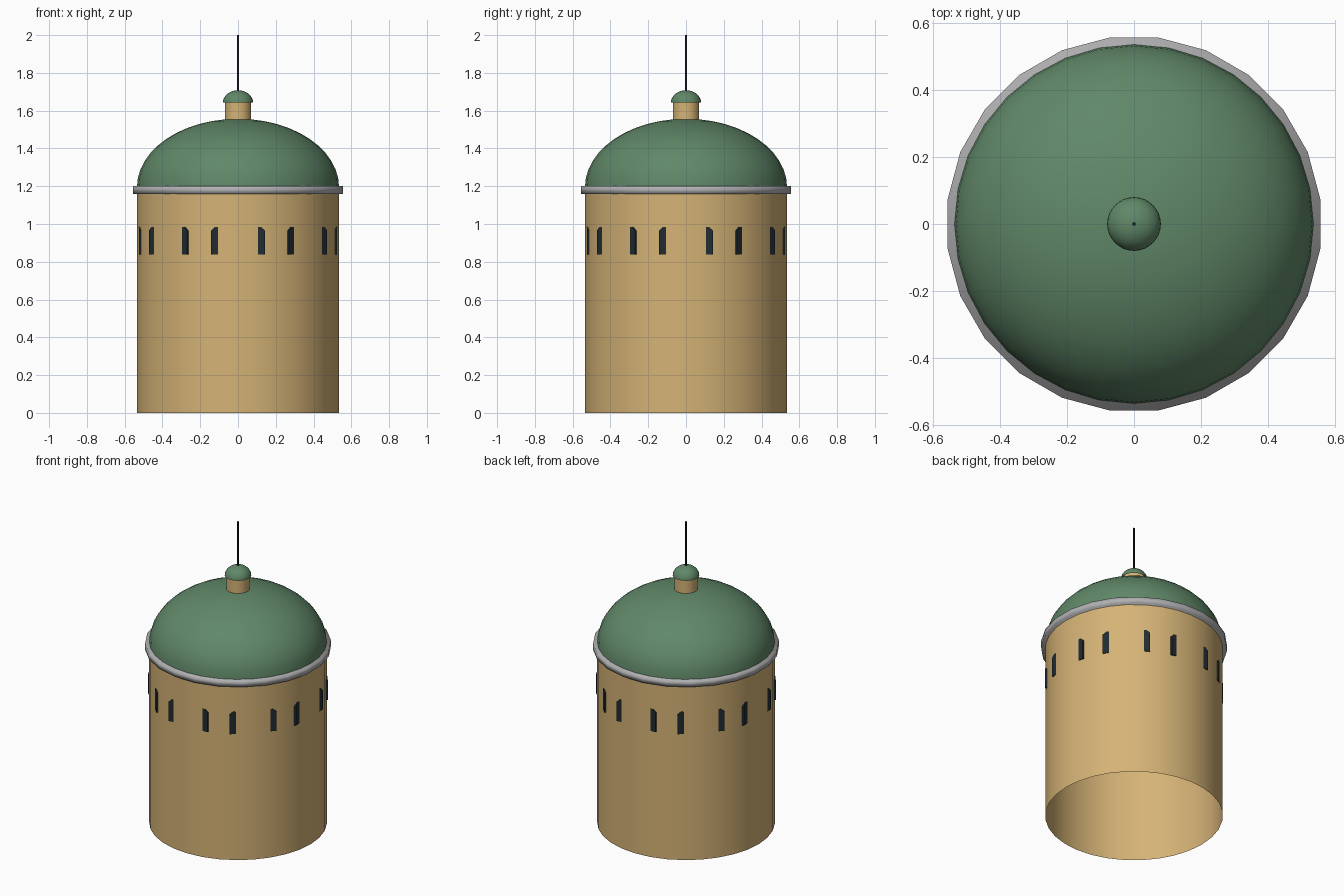
import bpy, bmesh
from math import sin, cos, pi, radians

if "Cube" in bpy.data.objects:
    bpy.data.objects.remove(bpy.data.objects["Cube"])


def material(name, r, g, b):
    def lin(c):
        c /= 255
        return c / 12.92 if c <= 0.04045 else ((c + 0.055) / 1.055) ** 2.4
    m = bpy.data.materials.new(name)
    m.diffuse_color = (lin(r), lin(g), lin(b), 1)
    m.use_nodes = True
    m.node_tree.nodes["Principled BSDF"].inputs["Base Color"].default_value = m.diffuse_color
    return m


STONE = material("sandstone", 213, 179, 118)
GREEN = material("copper_green", 96, 136, 104)
GREY = material("light_grey", 177, 177, 179)
GLASS = material("dark_glass", 32, 44, 50)
IRON = material("dark_iron", 22, 26, 32)


def finish(name, bm, mat, smooth=True):
    bmesh.ops.recalc_face_normals(bm, faces=bm.faces)
    me = bpy.data.meshes.new(name)
    bm.to_mesh(me)
    bm.free()
    me.materials.append(mat)
    for p in me.polygons:
        p.use_smooth = smooth
    ob = bpy.data.objects.new(name, me)
    bpy.context.collection.objects.link(ob)
    return ob


def lathe(name, profile, sides, mat, turn=0.0, caps=False, smooth=True):
    """Spin (radius, z) points around z; a zero radius makes a pole."""
    bm = bmesh.new()
    rings = []
    for r, z in profile:
        n = 1 if r < 1e-6 else sides
        rings.append([bm.verts.new((r * cos(turn + 2 * pi * i / sides),
                                    r * sin(turn + 2 * pi * i / sides), z))
                      for i in range(n)])
    for a, b in zip(rings, rings[1:]):
        for i in range(sides):
            j = (i + 1) % sides
            if len(b) == 1:
                bm.faces.new((a[i], a[j], b[0]))
            else:
                bm.faces.new((a[i], a[j], b[j], b[i]))
    if caps:
        for ring in (rings[0], rings[-1]):
            if len(ring) > 1:
                bm.faces.new(ring)
    return finish(name, bm, mat, smooth)


def dome(radius, z0, height, steps):
    pts = [(radius * cos(pi / 2 * i / steps), z0 + height * sin(pi / 2 * i / steps))
           for i in range(steps)]
    return pts + [(0, z0 + height)]


# Drum, open underneath
lathe("drum", [(0.535, 0), (0.535, 1.18)], 32, STONE)

# Cornice ring, with a flat side facing each axis
lathe("cornice", [(0.56, 1.16), (0.56, 1.2)], 24, GREY, turn=radians(7.5), caps=True)

# Main dome
lathe("dome", dome(0.535, 1.195, 0.362, 12), 32, GREEN)

# Lantern with its small dome and spire
lathe("lantern", [(0.07, 1.54), (0.07, 1.65)], 32, STONE)
lathe("lantern_dome", dome(0.08, 1.643, 0.065, 8), 32, GREEN)
lathe("spire", [(0.006, 1.69), (0.006, 2.0)], 4, IRON, turn=pi / 4, caps=True, smooth=False)

# Wide window plates: the drum bulges through the middle, leaving two strips each
outline = [(-0.143, 0.838), (0.143, 0.838), (0.143, 0.965), (0.122, 0.985),
           (-0.122, 0.985), (-0.143, 0.965)]
for k in range(8):
    bm = bmesh.new()
    back = [bm.verts.new((x, -0.508, z)) for x, z in outline]
    front = [bm.verts.new((x, -0.5245, z)) for x, z in outline]
    bm.faces.new(back)
    bm.faces.new(front)
    for i in range(len(outline)):
        j = (i + 1) % len(outline)
        bm.faces.new((back[i], back[j], front[j], front[i]))
    ob = finish(f"window_{k + 1}", bm, GLASS, smooth=False)
    ob.rotation_euler.z = k * pi / 4
